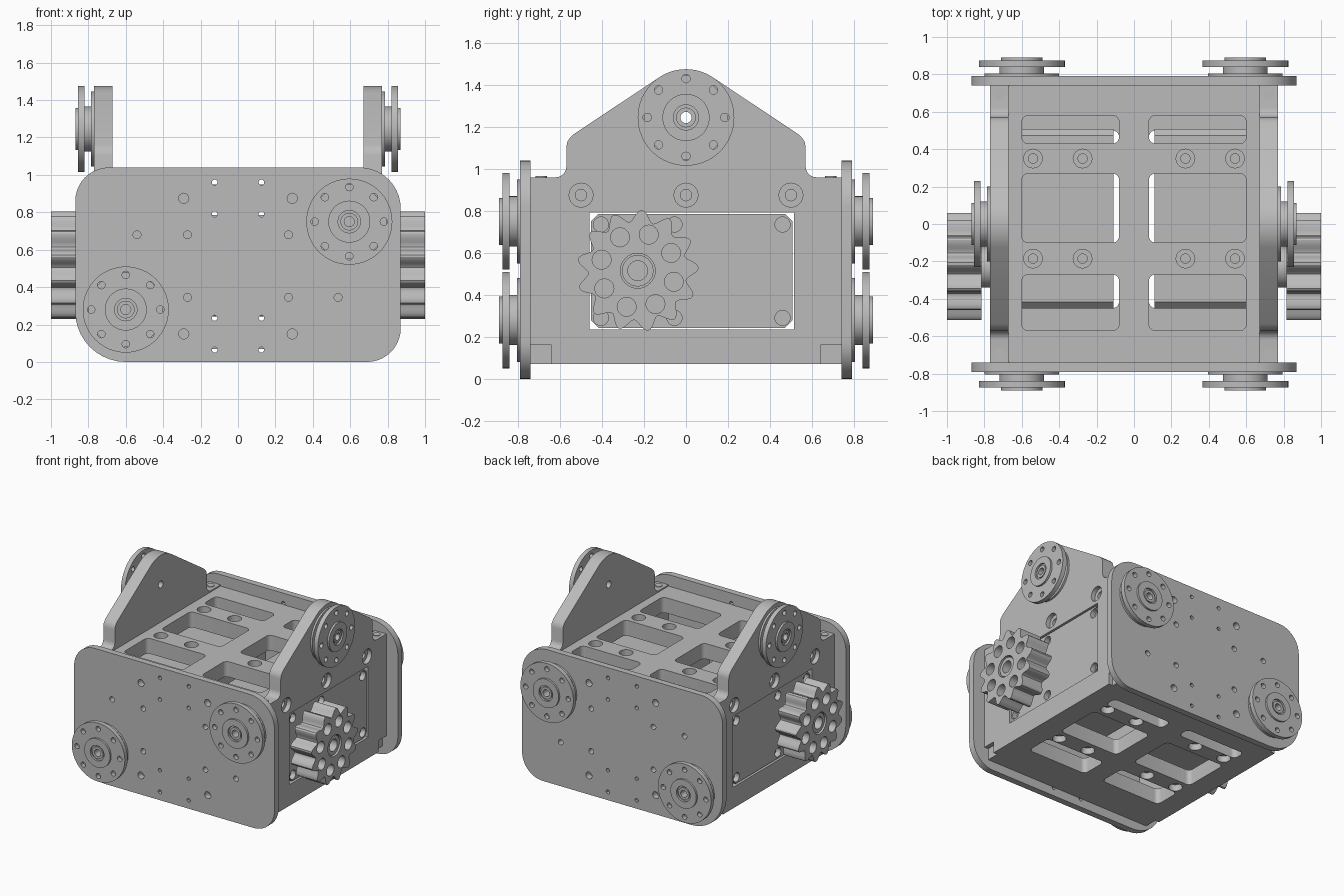
import bpy, bmesh
from math import sin, cos, pi, radians
from mathutils import Vector

cube = bpy.data.objects.get("Cube")
if cube:
    bpy.data.objects.remove(cube, do_unlink=True)

grey = bpy.data.materials.new("machined_grey")
grey.use_nodes = True
grey.diffuse_color = (0.5, 0.5, 0.5, 1)
grey.node_tree.nodes["Principled BSDF"].inputs["Base Color"].default_value = (0.5, 0.5, 0.5, 1)


def circle(u, v, r, n=24):
    return [(u + r * cos(2 * pi * i / n), v + r * sin(2 * pi * i / n)) for i in range(n)]


def rounded(u0, u1, v0, v1, radii, n=10):
    # corner order: lower left, lower right, upper right, upper left
    pts = []
    corners = ((u0, v0, 1, 1), (u1, v0, -1, 1), (u1, v1, -1, -1), (u0, v1, 1, -1))
    for k, ((u, v, a, b), r) in enumerate(zip(corners, radii)):
        for i in range(n + 1):
            t = pi + k * pi / 2 + i * pi / 2 / n
            pts.append((u + a * r + r * cos(t), v + b * r + r * sin(t)))
    return pts


def slab(name, axis, w0, w1, outline, holes=()):
    """Extrude an outline with holes along an axis, from w0 to w1."""
    curve = bpy.data.curves.new(name, 'CURVE')
    curve.dimensions = '2D'
    curve.fill_mode = 'BOTH'
    curve.extrude = abs(w1 - w0) / 2
    for loop in [outline, *holes]:
        spline = curve.splines.new('POLY')
        spline.points.add(len(loop) - 1)
        for point, (u, v) in zip(spline.points, loop):
            point.co = (u, v, 0, 1)
        spline.use_cyclic_u = True
    temp = bpy.data.objects.new(name + "_outline", curve)
    bpy.context.collection.objects.link(temp)
    deps = bpy.context.evaluated_depsgraph_get()
    mesh = bpy.data.meshes.new_from_object(temp.evaluated_get(deps))
    bpy.data.objects.remove(temp, do_unlink=True)
    bpy.data.curves.remove(curve)

    bm = bmesh.new()
    bm.from_mesh(mesh)
    mid = (w0 + w1) / 2
    for vert in bm.verts:
        u, v, w = vert.co
        w += mid
        vert.co = Vector({'x': (w, u, v), 'y': (u, w, v), 'z': (u, v, w)}[axis])
    bmesh.ops.remove_doubles(bm, verts=bm.verts, dist=0.0002)
    bmesh.ops.recalc_face_normals(bm, faces=bm.faces)
    bm.to_mesh(mesh)
    bm.free()
    mesh.name = name
    mesh.materials.clear()
    mesh.materials.append(grey)
    obj = bpy.data.objects.new(name, mesh)
    bpy.context.collection.objects.link(obj)
    bpy.ops.object.select_all(action='DESELECT')
    obj.select_set(True)
    bpy.context.view_layer.objects.active = obj
    bpy.ops.object.shade_smooth_by_angle(angle=radians(30))
    return obj


def pulley(name, axis, s, base, u, v):
    """Stepped disc mount with a ring of bolt holes."""
    bore = circle(u, v, 0.027)
    bolts = [circle(u + 0.185 * cos(k * pi / 4), v + 0.185 * sin(k * pi / 4), 0.02, 16) for k in range(8)]

    def step(part, a, b, r, holes):
        slab(f"{name}_{part}", axis, s * (base + a), s * (base + b), circle(u, v, r, 64), holes)
    step("base", 0, 0.015, 0.2, [bore])
    step("neck", 0.015, 0.05, 0.12, [bore])
    step("flange", 0.05, 0.085, 0.23, [bore] + bolts)
    step("cap", 0.085, 0.1, 0.112, [circle(u, v, 0.06, 32)])
    step("bushing", 0.085, 0.095, 0.047, [bore])


# Front and back plates with their disc mounts
end_holes = []
for sx in (-1, 1):
    end_holes += [circle(sx * 0.29, z, 0.027) for z in (0.15, 0.875)]
    end_holes += [circle(sx * 0.27, z, 0.021) for z in (0.345, 0.68)]
    end_holes += [circle(sx * 0.125, z, 0.015, 12) for z in (0.065, 0.235, 0.79, 0.96)]
end_holes += [circle(-0.54, 0.68, 0.021), circle(0.535, 0.345, 0.021)]
for side, s in (("front", -1), ("back", 1)):
    slab(f"{side}_plate", 'y', s * 0.74, s * 0.79,
         rounded(-0.87, 0.87, 0, 1.04, (0.27, 0.18, 0.22, 0.18)), end_holes)
    pulley(f"{side}_upper_disc", 'y', s, 0.79, 0.595, 0.75)
    pulley(f"{side}_lower_disc", 'y', s, 0.79, -0.6, 0.28)


# Side wall profile: shoulders, sloped lug and round top
def wall_profile(notched):
    half = [(0.64, 0.07), (0.64, 0.16), (0.74, 0.16)] if notched else [(0.74, 0.07)]
    half += [(0.74, 0.96), (0.62, 0.96)]
    half += [(0.62 - 0.05 * sin(t * pi / 10), 1.01 - 0.05 * cos(t * pi / 10)) for t in range(1, 6)]
    half += [(0.57, 1.105), (0.565, 1.13), (0.553, 1.148), (0.535, 1.165)]
    half += [(0.23 * sin(a), 1.245 + 0.23 * cos(a)) for a in (radians(33.5 * k / 6) for k in range(6, 0, -1))]
    return half + [(0, 1.475)] + [(-y, z) for y, z in reversed(half)]


# Sprocket outline
GEAR_Y, GEAR_Z, TEETH, STEPS = -0.23, 0.515, 13, 12
gear = []
for i in range(TEETH * STEPS):
    a = 2 * pi * i / (TEETH * STEPS)
    r = 0.235 + 0.055 * (0.5 + 0.5 * cos(TEETH * (a - 1.5)))
    gear.append((GEAR_Y + r * cos(a), GEAR_Z + r * sin(a)))
gear_holes = [circle(GEAR_Y + 0.18 * cos(a), GEAR_Z + 0.18 * sin(a), 0.045)
              for a in (radians(28 + 45 * k) for k in range(8))]


def chamfered(u0, u1, v0, v1, c):
    return rounded(u0, u1, v0, v1, (c,) * 4, 1)


window = rounded(-0.46, 0.515, 0.235, 0.792, (0.002,) * 4, 1)
lug_bore = circle(0, 1.245, 0.027)
motor_shape = chamfered(-0.452, 0.507, 0.243, 0.785, 0.035)
motor_holes = [circle(y, z, 0.036) for y in (-0.405, -0.055, 0.46) for z in (0.29, 0.735)]

for side, s in (("left", 1), ("right", -1)):
    # Wall in two layers, so that the bolt holes are counterbored
    for layer, a, b, r in (("inner", 0.67, 0.735, 0.027), ("outer", 0.735, 0.77, 0.057)):
        bolts = [circle(y, 0.875, r) for y in (-0.5, 0, 0.5)]
        slab(f"{side}_wall_{layer}", 'x', s * a, s * b, wall_profile(layer == "outer"),
             [window, lug_bore] + bolts)
    pulley(f"{side}_lug_disc", 'x', s, 0.77, 0, 1.245)
    for y in (-0.69, 0.69):
        slab(f"{side}_corner_screw", 'z', 0.96, 0.965, circle(s * 0.72, y, 0.027))

    # Motor behind the wall window
    slab(f"{side}_motor_body", 'x', s * 0.11, s * 0.72, motor_shape)
    slab(f"{side}_motor_cover", 'x', s * 0.72, s * 0.76, motor_shape, motor_holes)

    # Sprocket on the motor shaft
    slab(f"{side}_sprocket_washer", 'x', s * 0.76, s * 0.82, circle(GEAR_Y, GEAR_Z, 0.11, 48))
    slab(f"{side}_sprocket", 'x', s * 0.815, s * 1.0, gear,
         gear_holes + [circle(GEAR_Y, GEAR_Z, 0.083, 32)])
    slab(f"{side}_sprocket_hub", 'x', s * 0.815, s * 0.99, circle(GEAR_Y, GEAR_Z, 0.075, 32),
         [circle(GEAR_Y, GEAR_Z, 0.047)])


# Top and bottom decks with pockets and counterbored bolt holes
def deck(name, z_in, z_mid, z_out, rows):
    pockets = [rounded(min(s * 0.08, s * 0.6), max(s * 0.08, s * 0.6), y0, y1, (0.035,) * 4, 6)
               for s in (-1, 1) for y0, y1 in rows]
    for layer, a, b, r in (("inner", z_in, z_mid, 0.025), ("outer", z_mid, z_out, 0.05)):
        bolts = [circle(s * x, y, r) for s in (-1, 1) for x in (0.275, 0.54) for y in (-0.185, 0.35)]
        slab(f"{name}_{layer}", 'z', a, b, rounded(-0.67, 0.67, -0.74, 0.74, (0.002,) * 4, 1),
             pockets + bolts)


deck("top_deck", 0.83, 0.9, 0.95, ((-0.57, -0.27), (-0.1, 0.27), (0.43, 0.58)))
deck("bottom_deck", 0.19, 0.12, 0.07, ((-0.45, -0.24), (-0.1, 0.27), (0.4, 0.5)))
